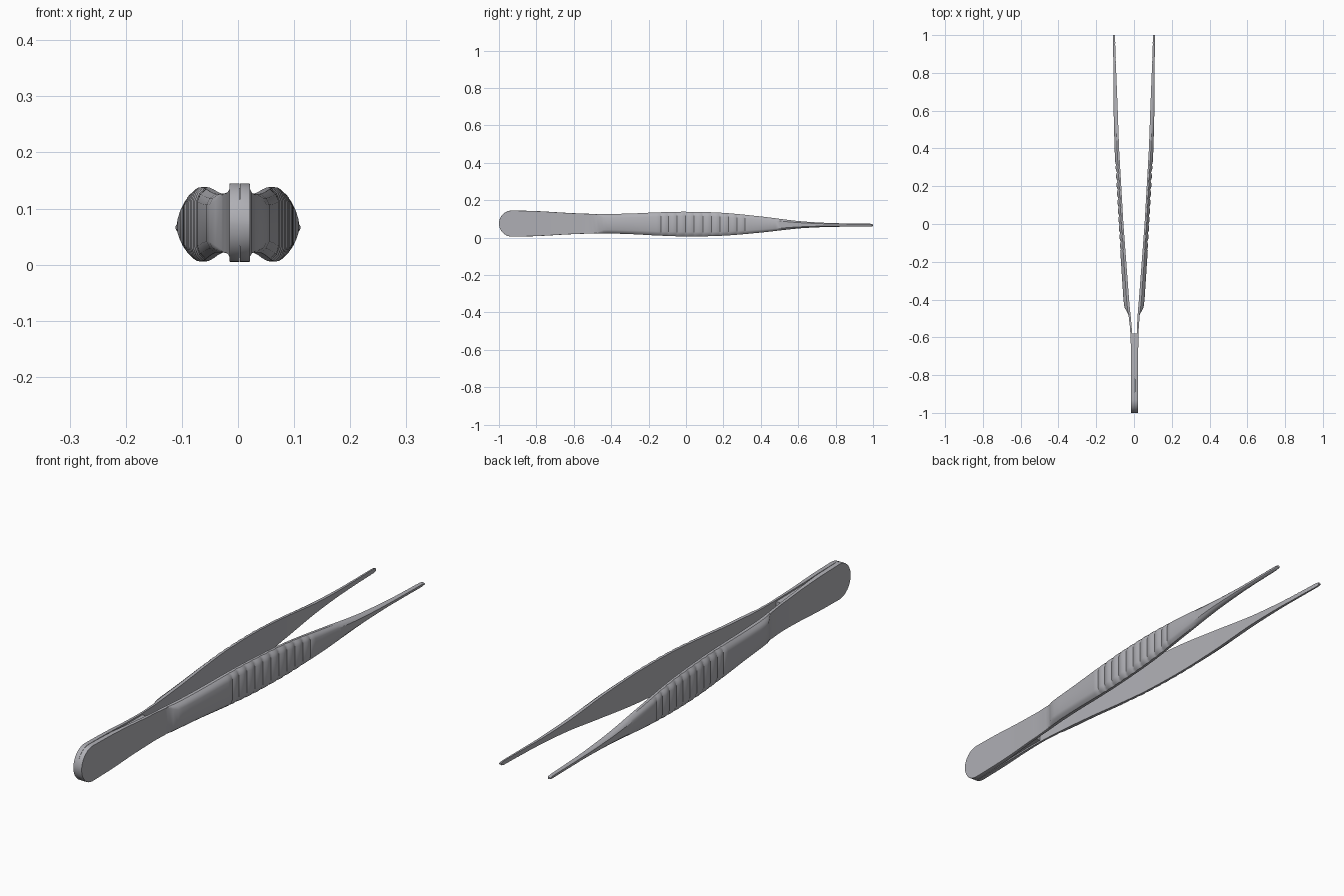
import bpy, bmesh, math

cube = bpy.data.objects.get("Cube")
if cube:
    bpy.data.objects.remove(cube, do_unlink=True)

steel = bpy.data.materials.new("brushed steel grey")
steel.use_nodes = True
steel.diffuse_color = (0.43, 0.43, 0.46, 1)
steel.node_tree.nodes["Principled BSDF"].inputs["Base Color"].default_value = steel.diffuse_color

# Profiles along the length: (y, value)
HALF_HEIGHT = [(-0.93, .070), (-0.8, .067), (-0.6, .056), (-0.45, .052), (-0.3, .055), (-0.15, .062),
               (0, .066), (0.2, .061), (0.4, .043), (0.6, .020), (0.75, .011), (0.85, .009), (1, .008)]
OUTER = [(-1, .018), (-0.7, .018), (-0.55, .023), (-0.48, .030), (-0.44, .051), (-0.4, .056),
         (0, .082), (0.4, .103), (0.6, .108), (0.8, .109), (1, .111)]
INNER = [(-1, 0), (-0.77, .002), (-0.6, .011), (-0.5, .017), (-0.4, .026), (0, .056),
         (0.4, .079), (0.6, .086), (0.8, .094), (1, .100)]
CENTRE = [(-1, .075), (-0.4, .074), (0.2, .071), (1, .066)]
RIDGE_START, RIDGE_PITCH, RIDGES = -0.14, 0.046, 10
RIDGE_END = RIDGE_START + RIDGE_PITCH * RIDGES
BUTT_RADIUS = 0.07


def lookup(table, y, smooth=False):
    """Interpolate a profile, linearly or with a cubic."""
    i = 0
    while i < len(table) - 2 and y > table[i + 1][0]:
        i += 1
    (a, va), (b, vb) = table[i], table[i + 1]
    t = min(max((y - a) / (b - a), 0), 1)
    if not smooth:
        return va + (vb - va) * t

    def slope(k):
        p, q = table[max(k - 1, 0)], table[min(k + 1, len(table) - 1)]
        return (q[1] - p[1]) / (q[0] - p[0]) * (b - a)
    return ((2*t**3 - 3*t*t + 1) * va + (t**3 - 2*t*t + t) * slope(i)
            + (3*t*t - 2*t**3) * vb + (t**3 - t*t) * slope(i + 1))


def half_height(y):
    if y < BUTT_RADIUS - 1:
        d = BUTT_RADIUS - 1 - y
        return max(math.sqrt(max(BUTT_RADIUS**2 - d * d, 0)), 0.003)
    h = lookup(HALF_HEIGHT, y, True)
    return h * math.sqrt(max(1 - ((y - 0.98) / 0.024)**2, 0.1)) if y > 0.98 else h


def section(y):
    """Flat inner face, chamfered outer face."""
    h, zc = half_height(y), lookup(CENTRE, y)
    xi, xo = lookup(INNER, y), lookup(OUTER, y)
    if RIDGE_START < y < RIDGE_END:
        xo -= 0.006 * (1 - abs(math.sin(math.pi * (y - RIDGE_START) / RIDGE_PITCH)))
    if y > 0.82:
        xi += 0.0012 * abs(math.sin(math.pi * y / 0.02))
    bevel = min(max((y + 0.49) / 0.05, 0), 1)
    t = xo - xi
    half = [(xi, h), (xo - 0.5 * t * bevel - 0.0015, h),
            (xo - 0.2 * t * bevel, h * (1 - 0.13 * bevel) - 0.0008),
            (xo, h * (1 - 0.34 * bevel) - 0.0016)]
    shift = 0.003 * min(max((-0.45 - y) / 0.15, 0), 1)
    return half, zc, shift


def loft(name, ys, make_ring):
    bm = bmesh.new()
    rings = [[bm.verts.new(p) for p in make_ring(y)] for y in ys]
    n = len(rings[0])
    for r, s in zip(rings, rings[1:]):
        for k in range(n):
            bm.faces.new((r[k], r[(k + 1) % n], s[(k + 1) % n], s[k]))
    bm.faces.new(rings[0])
    bm.faces.new(rings[-1])
    bmesh.ops.recalc_face_normals(bm, faces=bm.faces)
    mesh = bpy.data.meshes.new(name)
    bm.to_mesh(mesh)
    bm.free()
    mesh.materials.append(steel)
    obj = bpy.data.objects.new(name, mesh)
    bpy.context.collection.objects.link(obj)
    bpy.ops.object.select_all(action='DESELECT')
    obj.select_set(True)
    bpy.context.view_layer.objects.active = obj
    bpy.ops.object.shade_smooth_by_angle(angle=math.radians(30))
    return obj


# Sample positions: round butt, shank, ridged grip, tapered tip
ys = [-1 + BUTT_RADIUS * (1 - math.cos(math.pi / 2 * i / 10)) for i in range(11)]
ys += [-0.9 + 0.02 * i for i in range(38)]
ys += [RIDGE_START + RIDGE_PITCH * i / 8 for i in range(8 * RIDGES + 1)]
ys += [0.34 + 0.02 * i for i in range(24)]
ys += [0.82 + 0.005 * i for i in range(37)]


# Two mirrored arms, each running from butt to tip
def arm_ring(side):
    def ring(y):
        half, zc, shift = section(y)
        upper = [(side * x + shift, y, zc + z) for x, z in half]
        lower = [(side * x + shift, y, zc - z) for x, z in reversed(half)]
        return upper + lower
    return ring


for label, side in (("left", 1), ("right", -1)):
    loft(label + "_arm", ys, arm_ring(side))


# Slightly recessed wedge joining the arms
def wedge_ring(y):
    half, zc, shift = section(y)
    x, h = half[0][0] + 0.002, half[0][1] - 0.006
    return [(shift + sx * x, y, zc + sz * h) for sx, sz in ((1, 1), (1, -1), (-1, -1), (-1, 1))]


loft("joining_wedge", [-0.82 + 0.03 * i for i in range(9)], wedge_ring)
